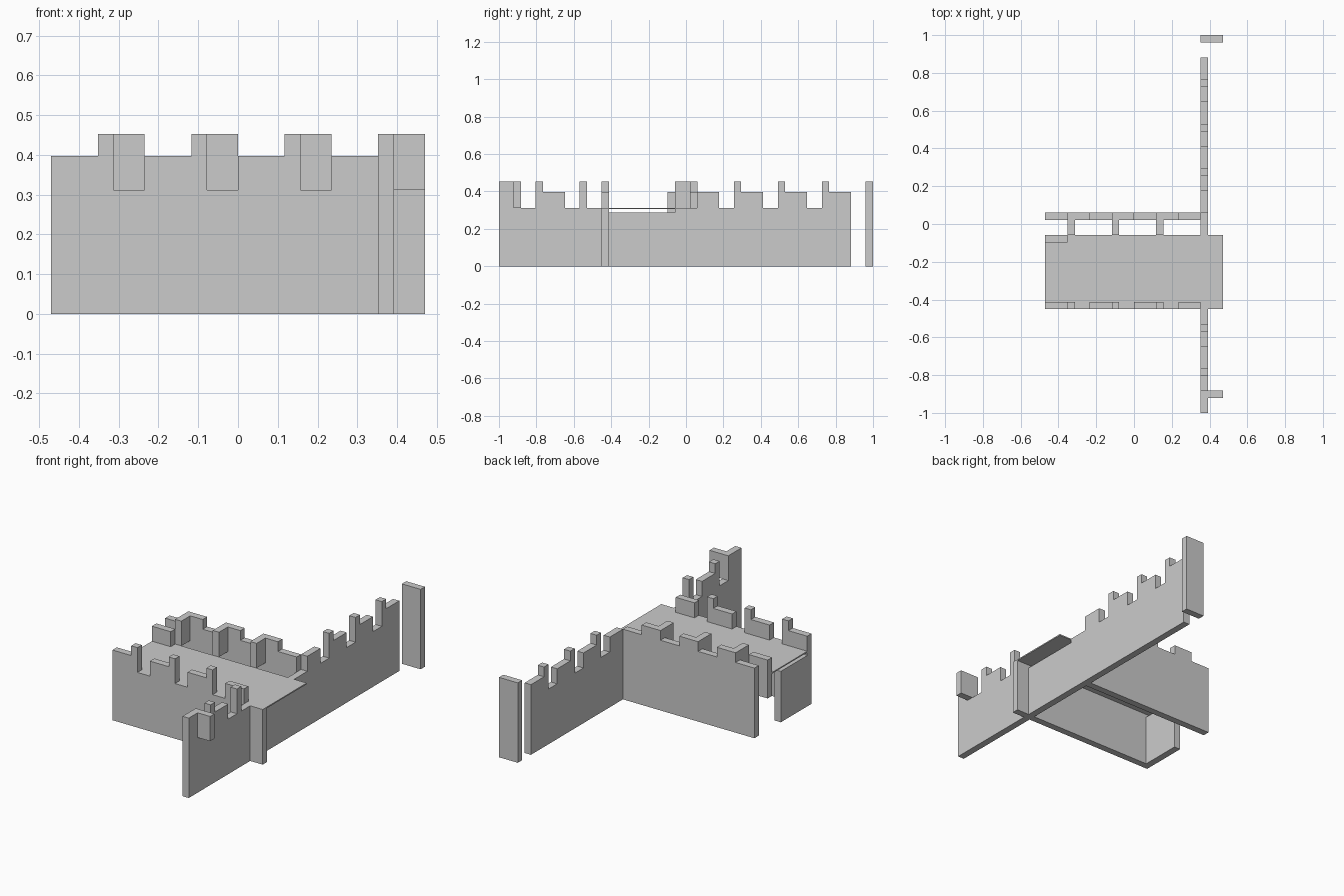
import bpy, bmesh

if "Cube" in bpy.data.objects:
    bpy.data.objects.remove(bpy.data.objects["Cube"])

T = 0.0392                      # wall thickness, also the layout module
BASE, LOW, HIGH = 0.312, 0.397, 0.452


def finish(name, bm):
    bmesh.ops.recalc_face_normals(bm, faces=bm.faces)
    me = bpy.data.meshes.new(name)
    bm.to_mesh(me)
    bm.free()
    ob = bpy.data.objects.new(name, me)
    bpy.context.collection.objects.link(ob)
    return ob


def box(name, x, y, z):
    bm = bmesh.new()
    bmesh.ops.create_cube(bm, size=1)
    for v in bm.verts:
        v.co = [r[0] if c < 0 else r[1] for c, r in zip(v.co, (x, y, z))]
    return finish(name, bm)


def wall(name, axis, side, steps, end):
    """Extrude a stepped skyline; steps = (start, height) along the axis."""
    pts = [(steps[0][0], 0)]
    for i, (a, h) in enumerate(steps):
        b = steps[i + 1][0] if i + 1 < len(steps) else end
        pts += [(a, h), (b, h)]
    pts.append((end, 0))
    bm = bmesh.new()
    verts = [bm.verts.new((u, side, z) if axis == 'x' else (side, u, z)) for u, z in pts]
    face = bm.faces.new(verts)
    out = bmesh.ops.extrude_face_region(bm, geom=[face])
    moved = [g for g in out['geom'] if isinstance(g, bmesh.types.BMVert)]
    bmesh.ops.translate(bm, verts=moved, vec=(0, T, 0) if axis == 'x' else (T, 0, 0))
    return finish(name, bm)


X9, X12 = 9 * T, 12 * T

# Front wall: low merlon, tall post, gap, repeated
front = []
for i in range(3):
    s = -X12 + i * 6 * T
    front += [(s, LOW), (s + 3 * T, HIGH), (s + 4 * T, BASE)]
front += [(6 * T, LOW), (X9, BASE)]
wall("front_wall", 'x', -0.451, front, X12)

# Rear wall: alternating low and high parapet
rear = [(-X12 + i * 3 * T, HIGH if i % 2 else LOW) for i in range(7)]
wall("rear_wall", 'x', 0.021, rear, X9)

# Long cross wall, notched below the walkway
side = [(-1, HIGH), (-0.882, BASE), (-0.804, HIGH), (-0.765, LOW), (-0.647, BASE),
        (-0.569, HIGH), (-0.53, BASE), (-0.412, 0.288), (-0.058, BASE), (0.06, LOW)]
for i in range(3):
    s = 0.177 + i * 6 * T
    side += [(s, BASE), (s + 2 * T, HIGH), (s + 3 * T, LOW)]
wall("cross_wall", 'y', X9, side, 0.882)

# Walkway slab
box("walkway", (-X12, X12), (-0.451, -0.058), (0.305, BASE))

# Short end wall under the walkway
box("end_wall", (-X12, -X12 + T), (-0.451, -0.176), (0, 0.288))

# Parapet returns joining the rear parapet to the walkway
for i in range(3):
    s = -X9 + i * 6 * T
    box(f"parapet_return_{i + 1}", (s, s + T), (-0.058, 0.021), (BASE, HIGH))

# Corner parapet block, side bracket and detached far post
box("corner_parapet", (-X12, -X9), (-0.098, -0.058), (0.18, LOW))
box("side_parapet", (X9 + T, X12), (-0.921, -0.882), (BASE, HIGH))
box("far_post", (X9, X12), (0.961, 1.0), (0, HIGH))
